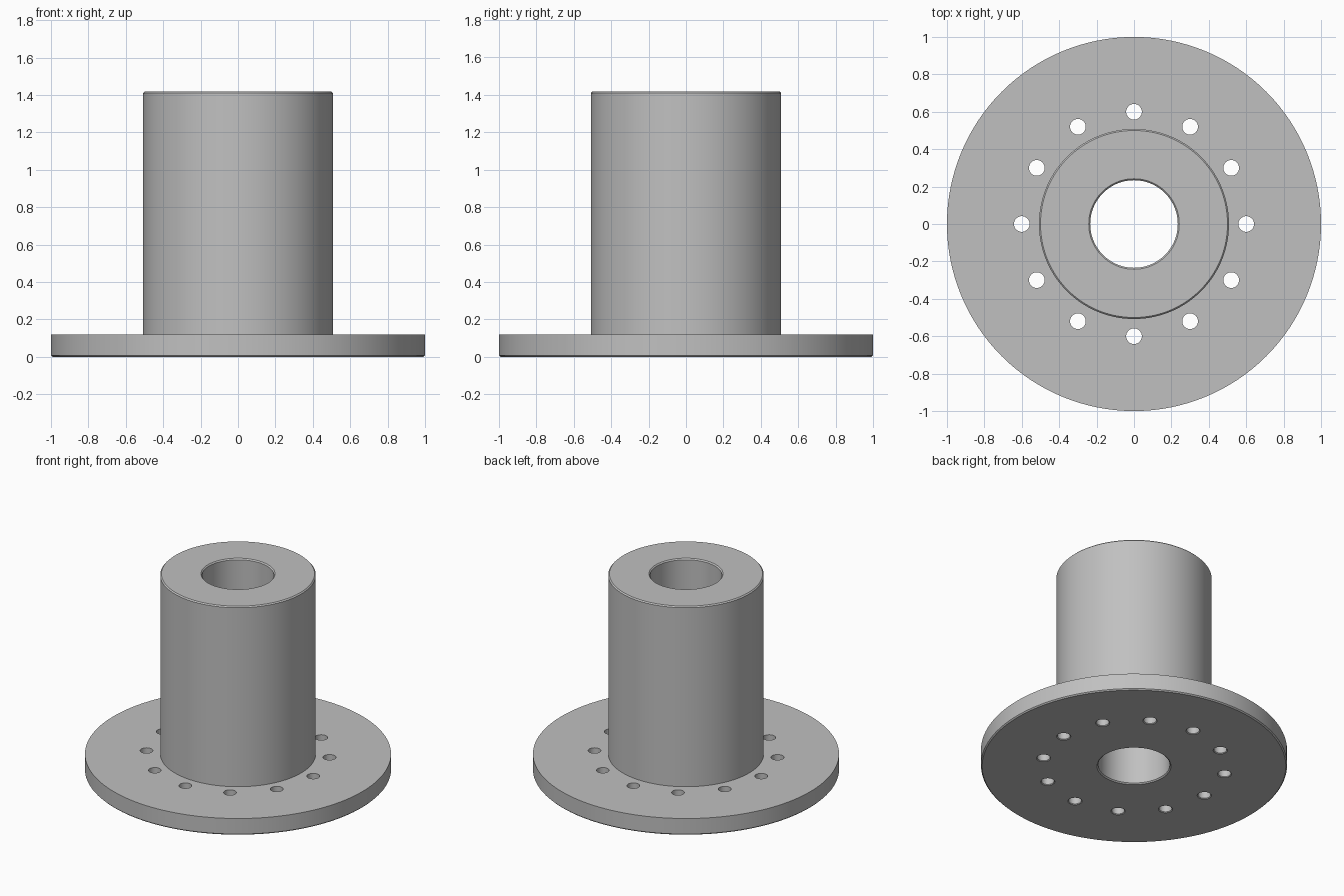
import bpy, math
from mathutils import Vector

if "Cube" in bpy.data.objects:
    bpy.data.objects.remove(bpy.data.objects["Cube"])

grey = bpy.data.materials.new("machined grey")
grey.use_nodes = True
colour = (0.53, 0.53, 0.53, 1)
grey.diffuse_color = colour
grey.node_tree.nodes["Principled BSDF"].inputs["Base Color"].default_value = colour


def lathe(name, profile, sides, centres=((0, 0),), closed=True):
    """Spin a counter-clockwise (radius, z) profile about z at each centre."""
    verts, faces = [], []
    n = len(profile)
    for cx, cy in centres:
        base = len(verts)
        for i in range(sides):
            a = math.tau * i / sides
            verts += [Vector((cx + r * math.cos(a), cy + r * math.sin(a), z)) for r, z in profile]
        for i in range(sides):
            p, q = base + i * n, base + (i + 1) % sides * n
            for j in range(n if closed else n - 1):
                k = (j + 1) % n
                faces.append((p + j, q + j, q + k, p + k))
        if not closed:
            faces.append([base + i * n for i in reversed(range(sides))])
            faces.append([base + i * n + n - 1 for i in range(sides)])
    mesh = bpy.data.meshes.new(name)
    mesh.from_pydata(verts, [], faces)
    mesh.materials.append(grey)
    obj = bpy.data.objects.new(name, mesh)
    bpy.context.collection.objects.link(obj)
    return obj


# Flange, hub and bore in one turned body, with small chamfers
flange_r, hub_r, bore_r = 1.0, 0.508, 0.234
flange_z, top_z, c = 0.12, 1.418, 0.008
body = lathe("flanged_hub", [
    (bore_r + c, 0), (flange_r - c, 0), (flange_r, c), (flange_r, flange_z),
    (hub_r, flange_z), (hub_r, top_z - c), (hub_r - c, top_z),
    (bore_r + c, top_z), (bore_r, top_z - c), (bore_r, c)], 128)

# Ring of twelve bolt holes, flared slightly at the underside
hole_r, flare, ring_r, count = 0.042, 0.005, 0.6, 12
centres = [(ring_r * math.cos(math.tau * i / count), ring_r * math.sin(math.tau * i / count))
           for i in range(count)]
cutter = lathe("bolt_hole_cutter", [
    (hole_r + 2 * flare, -flare), (hole_r, flare), (hole_r, flange_z + 0.1)],
    32, centres, closed=False)
cutter.hide_render = True

cut = body.modifiers.new("bolt holes", "BOOLEAN")
cut.operation = "DIFFERENCE"
cut.solver = "EXACT"
cut.object = cutter
bpy.context.view_layer.objects.active = body
body.select_set(True)
bpy.ops.object.modifier_apply(modifier=cut.name)
bpy.data.objects.remove(cutter)

# Smooth round walls, crisp edges
bpy.ops.object.shade_smooth_by_angle(angle=math.radians(30))
